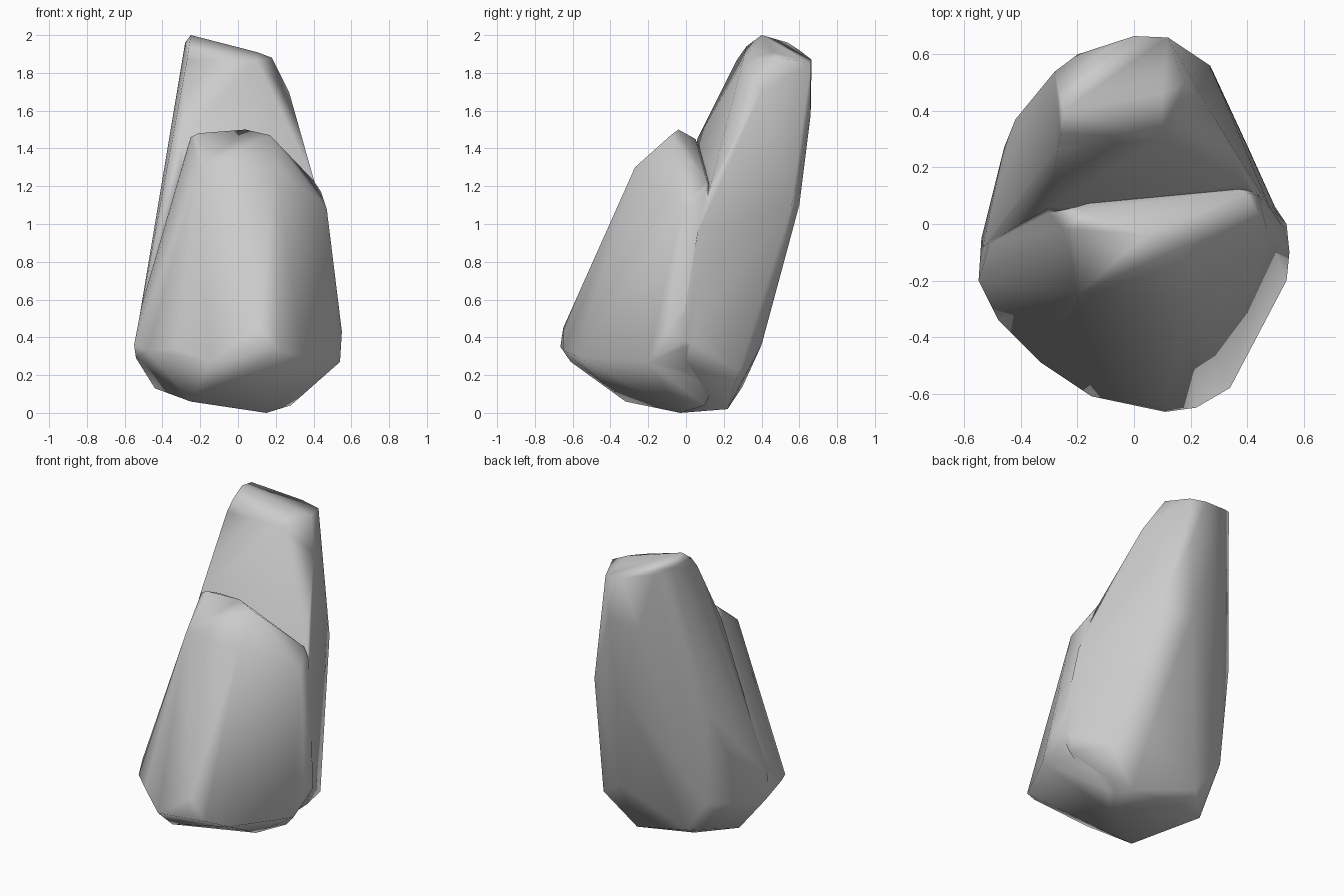
import bpy, bmesh, math


def hull(name, points):
    """Faceted stone chunk: convex hull around a few corner points."""
    bm = bmesh.new()
    for p in points:
        bm.verts.new(p)
    res = bmesh.ops.convex_hull(bm, input=bm.verts[:])
    loose = [g for g in res["geom_interior"] if isinstance(g, bmesh.types.BMVert)]
    bmesh.ops.delete(bm, geom=loose, context='VERTS')
    bmesh.ops.recalc_face_normals(bm, faces=bm.faces[:])
    mesh = bpy.data.meshes.new(name)
    bm.to_mesh(mesh)
    bm.free()
    obj = bpy.data.objects.new(name, mesh)
    bpy.context.collection.objects.link(obj)
    return obj


# Shorter slab leaning at the front
front_slab = hull("front_slab", [
    (0.15, -0.03, 0.0), (0.28, 0.1, 0.04), (-0.25, -0.32, 0.06), (-0.44, 0.08, 0.13),
    (-0.15, -0.61, 0.27), (0.11, -0.665, 0.35), (0.22, -0.65, 0.33),
    (0.34, -0.58, 0.3), (0.11, -0.65, 0.45), (0.54, -0.2, 0.27), (0.55, -0.1, 0.43),
    (0.54, 0.0, 0.38), (-0.33, -0.49, 0.34), (-0.48, -0.34, 0.33), (-0.55, -0.2, 0.36),
    (-0.54, -0.05, 0.29), (-0.51, -0.07, 0.57),
    (-0.2, -0.25, 1.3), (0.2, -0.27, 1.3),
    (-0.25, -0.02, 1.46), (-0.21, -0.02, 1.48), (0.04, -0.04, 1.5), (0.17, -0.08, 1.47),
    (-0.18, 0.05, 1.45), (0.4, 0.11, 1.23), (0.44, 0.1, 1.17), (0.47, -0.02, 1.08),
    (-0.33, 0.07, 1.2), (0.0, 0.3, 0.9), (0.36, 0.27, 0.4), (0.46, 0.1, 0.9),
])

# Tall slab behind it
tall_slab = hull("rock", [
    (-0.25, 0.4, 2.0), (-0.28, 0.54, 1.96), (-0.2, 0.6, 1.92), (0.0, 0.665, 1.87),
    (0.12, 0.66, 1.85), (0.1, 0.46, 1.91), (0.18, 0.5, 1.88),
    (-0.26, 0.32, 1.94), (-0.27, 0.27, 1.87), (0.1, 0.3, 1.86), (0.27, 0.4, 1.7),
    (0.1, 0.66, 1.58), (-0.1, 0.63, 1.55), (-0.3, 0.06, 1.45), (0.4, 0.14, 1.24),
    (0.48, 0.06, 0.95), (0.27, 0.56, 1.1), (0.05, 0.6, 1.1), (-0.42, 0.37, 1.0),
    (-0.46, 0.27, 0.75), (-0.535, -0.08, 0.43), (-0.54, -0.05, 0.29), (-0.38, 0.34, 0.36),
    (0.2, 0.4, 0.36), (0.4, 0.28, 0.22), (0.54, -0.03, 0.4), (0.5, 0.0, 0.27),
    (-0.22, 0.3, 0.14), (0.2, 0.22, 0.02), (-0.2, 0.2, 0.08), (-0.44, 0.08, 0.13),
    (0.15, -0.03, 0.0),
])

# Fuse both slabs into one stone
mod = tall_slab.modifiers.new("fuse", 'BOOLEAN')
mod.operation = 'UNION'
mod.solver = 'EXACT'
mod.object = front_slab
bpy.context.view_layer.objects.active = tall_slab
tall_slab.select_set(True)
bpy.ops.object.modifier_apply(modifier=mod.name)
bpy.data.objects.remove(front_slab)

# Soft shading that keeps the broad faces flat
bpy.ops.object.shade_smooth_by_angle(angle=math.radians(110))
soft = tall_slab.modifiers.new("soft_facets", 'WEIGHTED_NORMAL')
soft.keep_sharp = True
